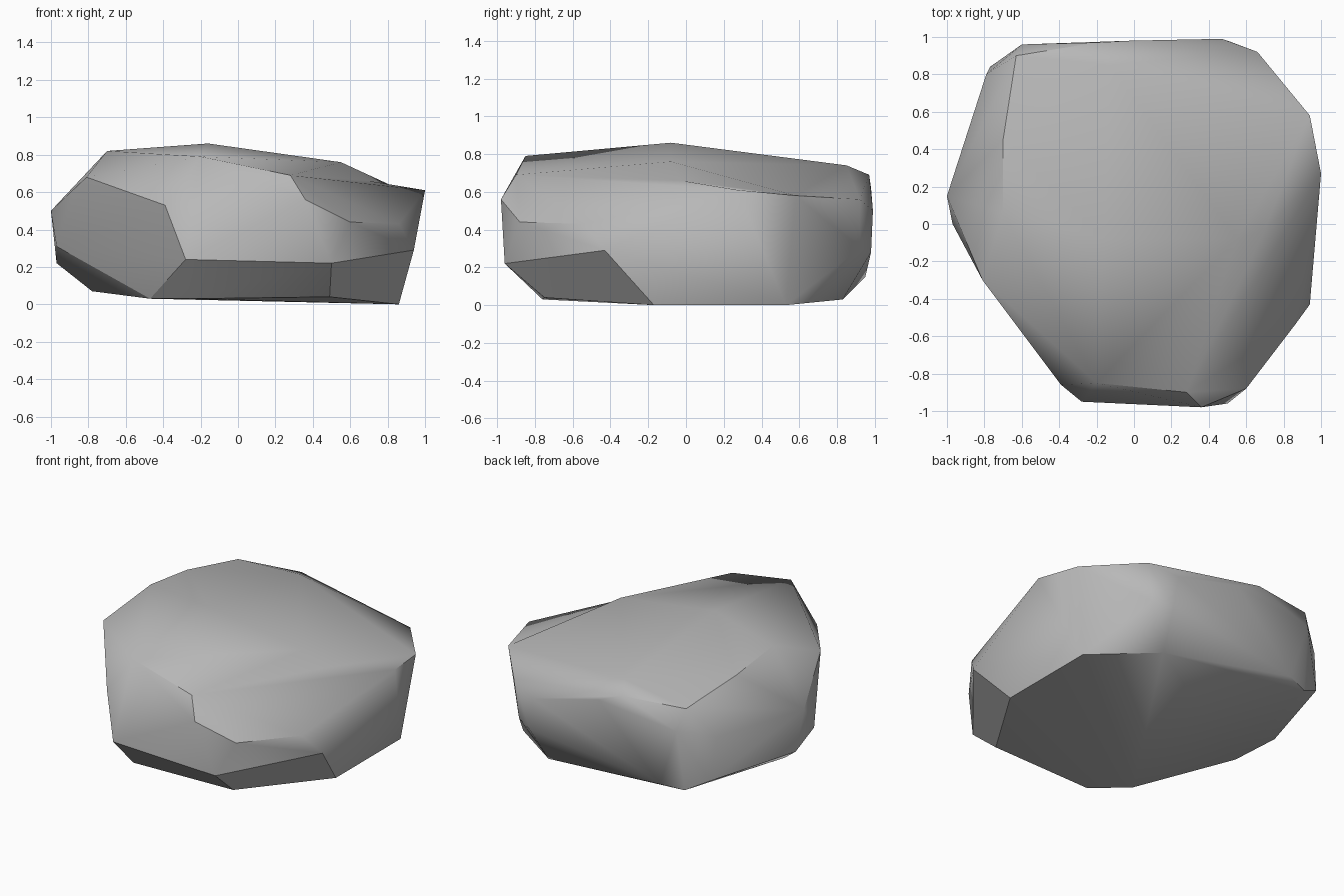
import bpy
import bmesh
from math import radians
from mathutils import Vector
from mathutils.geometry import closest_point_on_tri

default_cube = bpy.data.objects.get("Cube")
if default_cube:
    bpy.data.objects.remove(default_cube, do_unlink=True)


def flat_material(name, colour):
    material = bpy.data.materials.new(name)
    material.use_nodes = True
    material.diffuse_color = colour
    material.node_tree.nodes["Principled BSDF"].inputs["Base Color"].default_value = colour
    return material


def dent(bm, tip):
    """Push a shallow valley into the two faces nearest to the tip."""
    def distance(face):
        return (closest_point_on_tri(tip, *[v.co for v in face.verts]) - tip).length

    nearest = sorted(bm.faces, key=distance)[:2]
    rim = [e for e in {e for f in nearest for e in f.edges}
           if sum(f in nearest for f in e.link_faces) == 1]
    bmesh.ops.delete(bm, geom=nearest, context="FACES_ONLY")
    inner = [e for e in bm.edges if not e.link_faces]
    bmesh.ops.delete(bm, geom=inner, context="EDGES")
    centre = bm.verts.new(tip)
    for edge in rim:
        bm.faces.new((*edge.verts, centre))
    bmesh.ops.recalc_face_normals(bm, faces=bm.faces[:])


def sharpen_underside(bm):
    """Keep the front edges crisp where the stone is chipped away below."""
    for edge in bm.edges:
        tilts = sorted(f.normal.z for f in edge.link_faces)
        middle = sum((v.co for v in edge.verts), Vector()) / 2
        if tilts[0] < -.35 < tilts[-1] and middle.y < .1:
            edge.smooth = False


# Corners of the chipped stone, grouped by the level they belong to
base = [(.86, -.17, 0), (.86, .53, 0), (.46, .83, .03), (.49, -.75, .04),
        (-.26, -.76, .03), (-.47, -.57, .03), (-.78, .05, .07)]
lower_rim = [(-.28, -.95, .24), (.5, -.96, .22), (.94, -.43, .29), (.5, .98, .28),
             (.62, .92, .3), (-.47, .95, .15), (-.62, .9, .13), (-.77, .84, .21),
             (-.97, .2, .22), (-.97, 0, .31)]
upper_rim = [(-.39, -.86, .53), (.36, -.98, .56), (.6, -.88, .44), (.86, -.54, .43),
             (1, .27, .61), (.94, .58, .58), (.66, .92, .56), (.47, .99, .5),
             (-.02, .98, .62), (-.6, .96, .55), (-.79, .8, .5), (-1, .15, .5)]
crown = [(-.81, -.3, .68), (-.7, .06, .82), (-.7, .45, .77), (-.2, -.85, .79),
         (.28, -.9, .69), (.55, -.08, .76), (-.16, -.08, .86), (-.2, .97, .69),
         (-.13, .85, .74), (-.63, .9, .69)]

# Wrap the corners in one faceted shell
bm = bmesh.new()
for corner in base + lower_rim + upper_rim + crown:
    bm.verts.new(corner)
hull = bmesh.ops.convex_hull(bm, input=bm.verts[:])
loose = {v for v in hull["geom_interior"] + hull["geom_unused"]
         if isinstance(v, bmesh.types.BMVert)}
bmesh.ops.delete(bm, geom=list(loose), context="VERTS")
bmesh.ops.triangulate(bm, faces=bm.faces[:])

# Shallow worn valley on the shoulder
dent(bm, Vector((.7, -.03, .66)))
bm.normal_update()
sharpen_underside(bm)

mesh = bpy.data.meshes.new("boulder")
bm.to_mesh(mesh)
bm.free()
boulder = bpy.data.objects.new("boulder", mesh)
bpy.context.collection.objects.link(boulder)
mesh.materials.append(flat_material("stone grey", (.48, .48, .48, 1)))

# Soft shading across gentle facets, crisp chipped edges
bpy.context.view_layer.objects.active = boulder
boulder.select_set(True)
bpy.ops.object.shade_smooth_by_angle(angle=radians(36), keep_sharp_edges=True)
